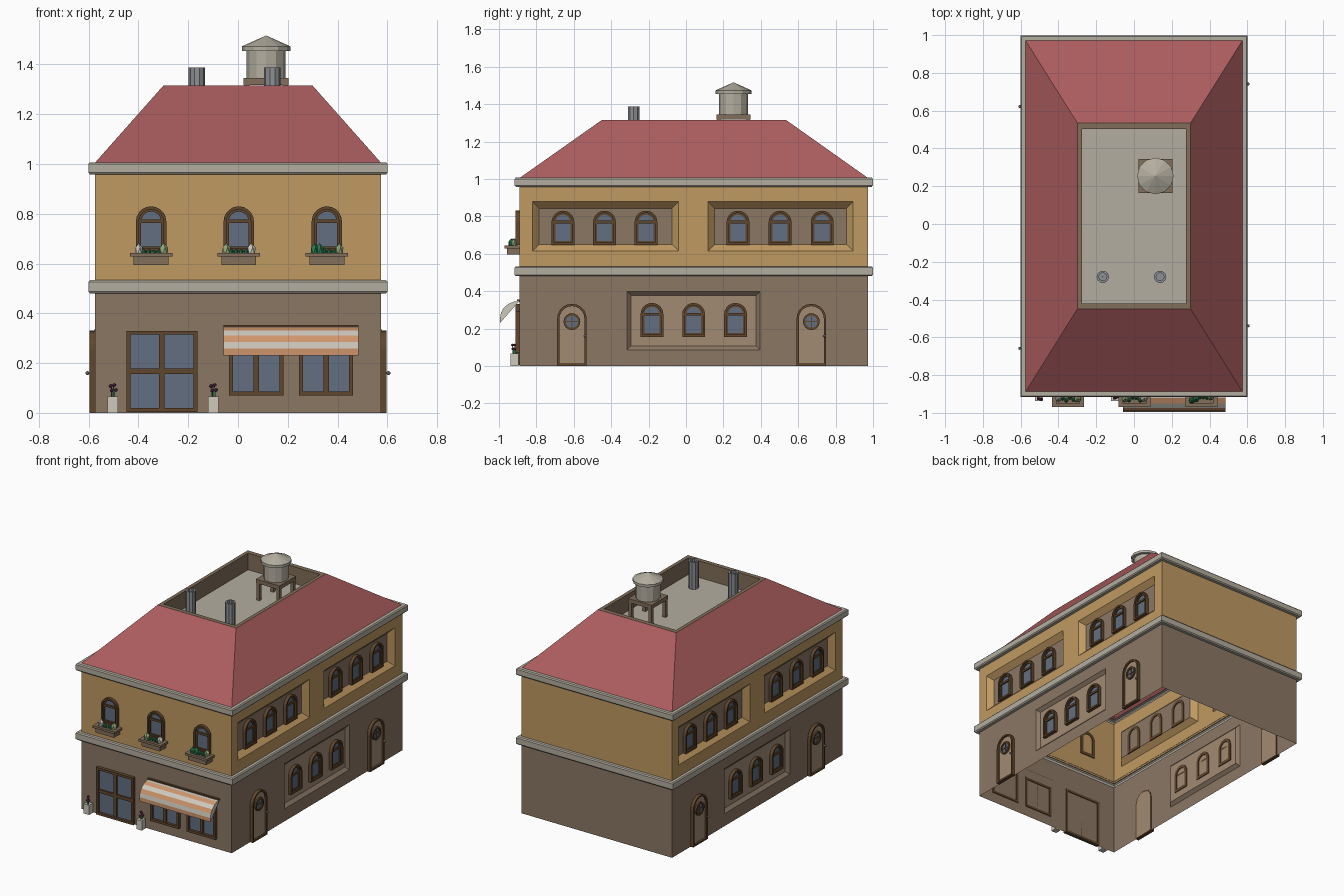
import bpy, bmesh, random
from math import pi, sin, cos
from mathutils import Matrix, Vector

if "Cube" in bpy.data.objects:
    bpy.data.objects.remove(bpy.data.objects["Cube"])

random.seed(3)
HX, Y0, Y1 = 0.575, -0.89, 0.973
YC = (Y0 + Y1) / 2


def mat(name, r, g, b):
    m = bpy.data.materials.new(name)
    m.diffuse_color = [(c / 255) ** 2.2 for c in (r, g, b)] + [1]
    m.use_nodes = True
    m.node_tree.nodes["Principled BSDF"].inputs["Base Color"].default_value = m.diffuse_color
    return m


YELLOW = mat("yellow_plaster", 190, 152, 98)
BROWN = mat("brown_plaster", 138, 118, 100)
TRIM = mat("pale_trim", 178, 172, 158)
RED = mat("red_roof", 170, 93, 95)
WOOD = mat("dark_wood", 96, 72, 48)
RIM = mat("roof_rim", 128, 110, 90)
PANEL = mat("tan_panel", 160, 138, 115)
GLASS = mat("glass", 98, 110, 128)
WHITE = mat("awning_white", 205, 200, 188)
ORANGE = mat("awning_orange", 205, 148, 108)
METAL = mat("metal", 140, 142, 146)
GREEN = mat("leaf_green", 45, 120, 80)
SAGE = mat("sage_green", 145, 165, 120)
PURPLE = mat("purple_petals", 105, 50, 85)


def mesh(name, verts, faces, m, M=Matrix(), fix=False):
    bm = bmesh.new()
    vs = [bm.verts.new(M @ Vector(v)) for v in verts]
    for f in faces:
        bm.faces.new([vs[i] for i in f])
    if fix:
        bmesh.ops.recalc_face_normals(bm, faces=bm.faces)
    me = bpy.data.meshes.new(name)
    bm.to_mesh(me)
    bm.free()
    me.materials.append(m)
    ob = bpy.data.objects.new(name, me)
    bpy.context.collection.objects.link(ob)
    return ob


def front(x, z, d=0):      # local axes: along wall, up, outwards
    return Matrix(((1, 0, 0, x), (0, 0, -1, Y0 - d), (0, 1, 0, z), (0, 0, 0, 1)))


def right(y, z, d=0):
    return Matrix(((0, 0, 1, HX + d), (1, 0, 0, y), (0, 1, 0, z), (0, 0, 0, 1)))


def prism(name, pts, d0, d1, m, M=Matrix()):
    n = len(pts)
    v = [(*p, d0) for p in pts] + [(*p, d1) for p in pts]
    f = [range(n)[::-1], range(n, 2 * n)] + [(i, (i + 1) % n, (i + 1) % n + n, i + n) for i in range(n)]
    return mesh(name, v, f, m, M, True)


def ring(name, outer, inner, d0, d1, m, M=Matrix()):
    n = len(outer)
    v = [(*p, d) for pts, d in ((outer, d0), (outer, d1), (inner, d1), (inner, d0)) for p in pts]
    f = [(k * n + i, k * n + (i + 1) % n, (k + 1) % 4 * n + (i + 1) % n, (k + 1) % 4 * n + i)
         for k in range(4) for i in range(n)]
    return mesh(name, v, f, m, M, True)


def rect(x0, x1, z0, z1):
    return [(x0, z0), (x1, z0), (x1, z1), (x0, z1)]


def arch(w, h, t=0):
    r, s = w / 2 - t, h - w / 2
    return [(-r, t), (r, t)] + [(r * cos(a * pi / 10), s + r * sin(a * pi / 10)) for a in range(11)]


def circle(r, n, z=0):
    return [(r * cos(2 * pi * i / n), z + r * sin(2 * pi * i / n)) for i in range(n)]


def box(name, x0, x1, y0, y1, z0, z1, m):
    return prism(name, rect(x0, x1, y0, y1), z0, z1, m)


def loft(name, loops, m, cap=False):   # loops: half width, front y, back y, z
    v = [p for hx, a, b, z in loops for p in ((-hx, a, z), (hx, a, z), (hx, b, z), (-hx, b, z))]
    f = [(4 * k + i, 4 * k + (i + 1) % 4, 4 * k + 4 + (i + 1) % 4, 4 * k + 4 + i)
         for k in range(len(loops) - 1) for i in range(4)]
    if cap:
        f.append(range(len(v) - 4, len(v)))
    return mesh(name, v, f, m)


def lathe(name, prof, n, m, x, y):
    v = [(x + r * cos(2 * pi * i / n), y + r * sin(2 * pi * i / n), z) for r, z in prof for i in range(n)]
    f = [(k * n + i, k * n + (i + 1) % n, k * n + n + (i + 1) % n, k * n + n + i)
         for k in range(len(prof) - 1) for i in range(n)]
    return mesh(name, v, f, m)


def blob(name, p, r, h, m, sub=1):
    bm = bmesh.new()
    bmesh.ops.create_icosphere(bm, subdivisions=sub, radius=1,
                               matrix=Matrix.Translation(p) @ Matrix.Diagonal((r, r, h, 1)))
    me = bpy.data.meshes.new(name)
    bm.to_mesh(me)
    bm.free()
    me.materials.append(m)
    ob = bpy.data.objects.new(name, me)
    bpy.context.collection.objects.link(ob)
    return ob


def arched_window(name, M, w=0.122, h=0.182):
    s = h - w / 2
    return [ring(name + "_frame", arch(w, h), arch(w, h, 0.012), -0.005, 0.022, WOOD, M),
            ring(name + "_sash", arch(w, h, 0.012), arch(w, h, 0.021), -0.005, 0.012, WOOD, M),
            prism(name + "_glass", arch(w, h, 0.019), 0.001, 0.005, GLASS, M),
            prism(name + "_transom", rect(-w / 2 + .01, w / 2 - .01, s - .006, s + .008), 0, 0.014, WOOD, M)]


def pane_window(name, x0, x1, z0, z1, rows):
    M, t, xm = front(0, 0), 0.016, (x0 + x1) / 2
    ring(name + "_frame", rect(x0, x1, z0, z1), rect(x0 + t, x1 - t, z0 + t, z1 - t), -0.005, 0.022, WOOD, M)
    prism(name + "_glass", rect(x0 + .01, x1 - .01, z0 + .01, z1 - .01), 0.001, 0.005, GLASS, M)
    prism(name + "_mullion", rect(xm - .011, xm + .011, z0 + t, z1 - t), 0, 0.017, WOOD, M)
    if rows == 2:
        zm = (z0 + z1) / 2
        prism(name + "_rail", rect(x0 + t, x1 - t, zm - .011, zm + .011), 0, 0.016, WOOD, M)


side = []   # right-side parts, later turned round onto the left side


def side_wall(name, z0, z1, m, panels, inner_mat, bevel, depth):
    v, f, y = [], [], Y0
    M = right(0, 0)

    def quad(*p):
        f.append(range(len(v), len(v) + 4))
        v.extend(p)

    def flat(a, b, c, d):
        quad(*[(*p, 0) for p in rect(a, b, c, d)])
    for a, b, c, d in panels:
        flat(y, a, z0, z1)
        flat(a, b, z0, c)
        flat(a, b, d, z1)
        o = [(*p, 0) for p in rect(a, b, c, d)]
        i = [(*p, -depth) for p in rect(a + bevel, b - bevel, c + bevel, d - bevel)]
        for k in range(4):
            quad(o[k], o[(k + 1) % 4], i[(k + 1) % 4], i[k])
        side.append(mesh(name + "_recess", i, [range(4)], inner_mat, M))
        y = b
    flat(y, Y1, z0, z1)
    side.append(mesh(name, v, f, m, M))


# Walls: front and back sheets, sides with recessed panels
for nm, z0, z1, m in (("lower", 0, 0.49, BROWN), ("upper", 0.52, 0.97, YELLOW)):
    for end, y, s in (("front", Y0, 1), ("back", Y1, -1)):
        mesh(f"{nm}_{end}_wall", [(-HX * s, y, z0), (HX * s, y, z0), (HX * s, y, z1), (-HX * s, y, z1)],
             [range(4)], m)
side_wall("lower_side_wall", 0, 0.49, BROWN, [(-0.315, 0.396, 0.086, 0.398)], PANEL, 0.022, 0.02)
side_wall("upper_side_wall", 0.52, 0.97, YELLOW,
          [(-0.82, -0.04, 0.615, 0.878), (0.118, 0.893, 0.615, 0.878)], BROWN, 0.035, 0.035)

# Cornices and hipped roof with sunken flat deck
for nm, a, b in (("lower_cornice", 0.48, 0.533), ("upper_cornice", 0.958, 1.007)):
    loft(nm, [(HX + o, Y0 - o, Y1 + o, z) for o, z in
              ((0, a), (.02, a), (.026, a + .007), (.026, b - .007), (.02, b), (-.002, b))], TRIM)
loft("hipped_roof", [(HX, Y0, Y1, 1.005), (0.30, -0.45, 0.535, 1.315)], RED)
loft("roof_rim", [(0.30, -0.45, 0.535, 1.315), (0.275, -0.42, 0.503, 1.315), (0.275, -0.42, 0.503, 1.2)], RIM)
loft("roof_deck", [(0.276, -0.421, 0.504, 1.199), (0.275, -0.42, 0.503, 1.2)], TRIM, True)

# Vent pipes
for x in (-0.165, 0.138):
    lathe("vent_pipe", [(.033, 1.2), (.033, 1.388), (.021, 1.388), (.021, 1.25), (0.001, 1.25)], 10, METAL, x, -0.28)

# Water tank on a timber stand
tx, ty = 0.113, 0.254
lathe("water_tank", [(0.001, 1.343), (.078, 1.343), (.078, 1.455)], 12, TRIM, tx, ty)
lathe("tank_lid", [(.075, 1.455), (.097, 1.455), (.097, 1.473), (0.001, 1.516)], 12, TRIM, tx, ty)
box("stand_top", tx - .09, tx + .09, ty - .09, ty + .09, 1.318, 1.345, RIM)
for i in (-1, 1):
    for j in (-1, 1):
        a, b = tx + i * .077, ty + j * .077
        box("stand_leg", a - .011, a + .011, b - .011, b + .011, 1.2, 1.32, RIM)

# Side windows and doors
for y in (-0.658, -0.436, -0.214, 0.278, 0.503, 0.728):
    side += arched_window("upper_side_window", right(y, 0.648, -0.035))
for y in (-0.182, 0.041, 0.265):
    side += arched_window("lower_side_window", right(y, 0.155, -0.02))
for y in (-0.61, 0.67):
    M = right(y, 0)
    side += [prism("side_door", arch(0.158, 0.332, 0.008), -0.003, 0.01, PANEL, M),
             ring("side_door_frame", arch(0.158, 0.332), arch(0.158, 0.332, 0.012), -0.003, 0.022, WOOD, M),
             ring("porthole_ring", circle(.045, 16, .237), circle(.033, 16, .237), 0.008, 0.02, WOOD, M),
             prism("porthole_glass", circle(.035, 16, .237), 0.008, 0.013, GLASS, M),
             prism("porthole_bar", rect(-.034, .034, .234, .24), 0.01, 0.016, WOOD, M),
             prism("porthole_bar", rect(-.003, .003, .203, .271), 0.01, 0.016, WOOD, M),
             prism("knob_stem", circle(.004, 6, .16), 0.005, 0.03, METAL, M @ Matrix.Translation((.071, 0, 0))),
             blob("door_knob", M @ Vector((.071, .16, .03)), .008, .008, METAL, 2)]

# Left side is the right side turned half round
turn = Matrix.Translation((0, YC, 0)) @ Matrix.Rotation(pi, 4, 'Z') @ Matrix.Translation((0, -YC, 0))
for ob in side:
    c = ob.copy()
    c.data = ob.data.copy()
    c.data.transform(turn)
    c.name = "left_" + ob.name
    bpy.context.collection.objects.link(c)

# Front door and shop windows
pane_window("front_door", -0.448, -0.163, 0.004, 0.33, 2)
pane_window("shop_window", -0.036, 0.183, 0.07, 0.29, 1)
pane_window("shop_window", 0.245, 0.463, 0.07, 0.29, 1)

# Striped awning
arc = [(Y0 - 0.104 * sin(a * pi / 10), 0.258 + 0.09 * cos(a * pi / 10)) for a in range(6)]
arc.append((arc[-1][0], 0.23))
ax0, ax1 = -0.058, 0.485
for i in range(6):
    (ya, za), (yb, zb) = arc[i], arc[i + 1]
    mesh("awning_stripe", [(ax0, yb, zb), (ax1, yb, zb), (ax1, ya, za), (ax0, ya, za)], [range(4)],
         ORANGE if i % 2 else WHITE)
end = arc + [(Y0, 0.23)]
mesh("awning_end", [(ax1, *p) for p in end], [range(7)[::-1]], WHITE)
mesh("awning_end", [(ax0, *p) for p in end], [range(7)], WHITE)
box("awning_rail", ax0, ax1, Y0 - .014, Y0, 0.342, 0.354, WOOD)

# Upper front windows with planted boxes
for k, x in enumerate((-0.349, 0.003, 0.357)):
    arched_window("front_window", front(x, 0.648))
    box("planter", x - .07, x + .07, Y0 - .068, Y0, 0.595, 0.632, RIM)
    ring("planter_rim", rect(x - .085, x + .085, Y0 - .08, Y0), rect(x - .06, x + .06, Y0 - .06, Y0 - .008),
         0.628, 0.643, RIM)
    for j in range(6):
        px = x - .05 + .02 * j
        big = j in (0, 5) or (k == 2 and j == 1)
        r = random.uniform(.016, .021) if big else .012
        h = .033 if big else random.uniform(.012, .018)
        m = GREEN if (k == 2 and j < 2) or not big else (SAGE if (j + k) % 2 else WHITE)
        blob("planter_shrub", (px, Y0 - .035 + random.uniform(-.01, .01), 0.638 + h * .35), r, h, m)

# Flower pots by the door
for x in (-0.503, -0.1):
    prism("flower_pot", rect(x - .021, x + .021, Y0 - .048, Y0 - .006), 0, 0.066, WHITE)
    for dx, dz in ((-.008, .108), (.006, .112), (.012, .092), (-.004, .09)):
        y = Y0 - .027 + random.uniform(-.012, .012)
        box("flower_stem", x + dx * .6 - .002, x + dx * .6 + .002, y - .002, y + .002, 0.06, dz, GREEN)
        blob("flower_head", (x + dx, y, dz), .009, .008, PURPLE)
